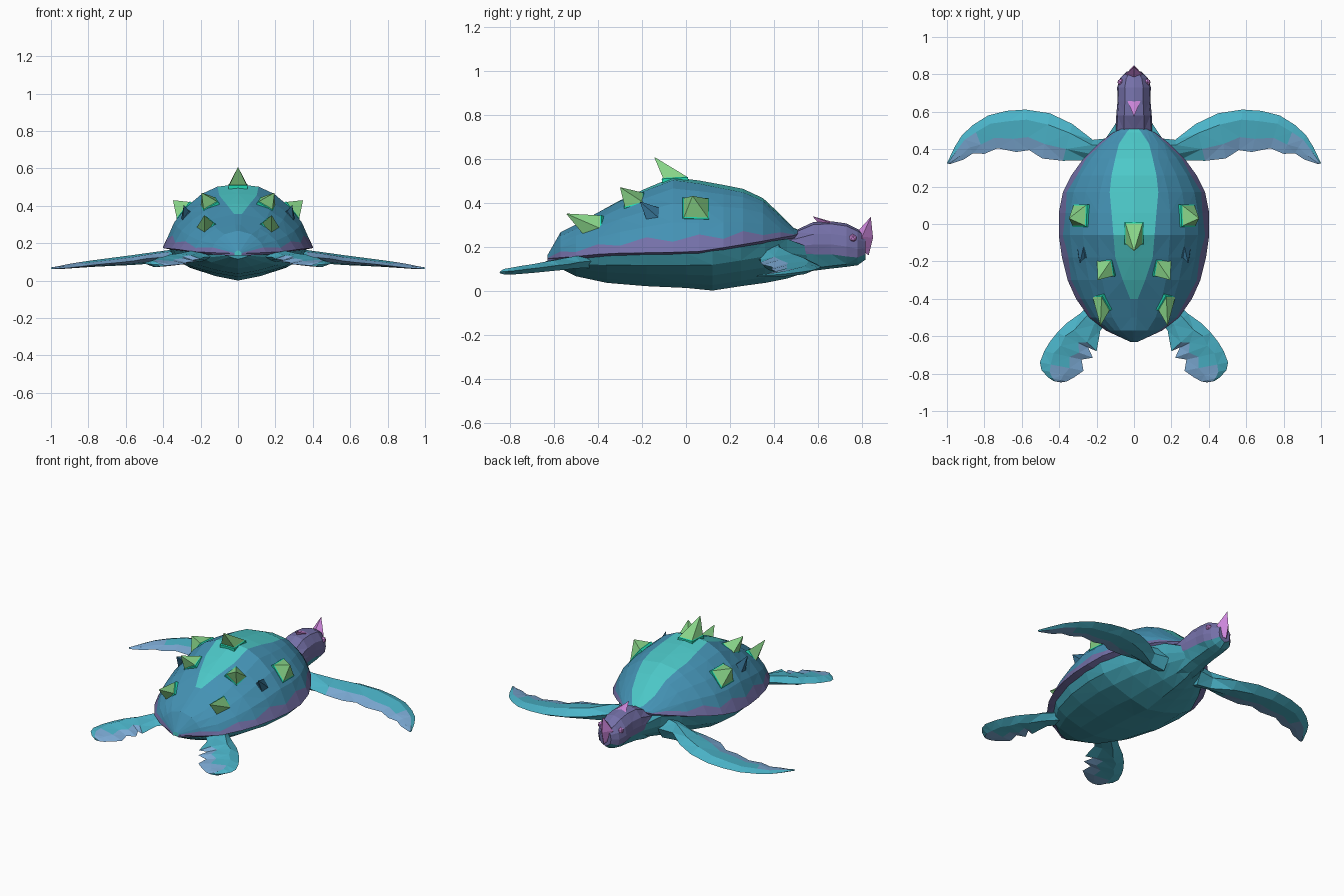
import bpy, bmesh, math
from mathutils import Vector

cube = bpy.data.objects.get("Cube")
if cube:
    bpy.data.objects.remove(cube, do_unlink=True)


def material(name, hex_code):
    rgb = [int(hex_code[i:i + 2], 16) / 255 for i in (0, 2, 4)]
    col = [c / 12.92 if c < 0.04 else ((c + 0.055) / 1.055) ** 2.4 for c in rgb] + [1]
    m = bpy.data.materials.new(name)
    m.use_nodes = True
    m.diffuse_color = col
    m.node_tree.nodes["Principled BSDF"].inputs["Base Color"].default_value = col
    return m


RIDGE = material("turquoise ridge", "4CC8C8")
SHELL = material("shell blue", "4492B4")
PURPLE = material("muted purple", "7470A8")
BELLY = material("belly teal", "3F9DAE")
SKIN = material("flipper cyan", "4BB4C9")
PALE = material("pale blue edge", "7CAAD4")
GREEN = material("spike green", "88D488")
MINT = material("mint trim", "22DDB4")
PINK = material("horn pink", "CC86DA")
DARK = material("deep blue", "346F90")


def finish(name, bm, mats):
    bmesh.ops.recalc_face_normals(bm, faces=bm.faces)
    me = bpy.data.meshes.new(name)
    bm.to_mesh(me)
    bm.free()
    for m in mats:
        me.materials.append(m)
    ob = bpy.data.objects.new(name, me)
    bpy.context.collection.objects.link(ob)
    return ob


def loft(name, rings, mats, rule=lambda ring, side: 0):
    """Skin a series of closed rings; rule picks the colour of each face."""
    bm = bmesh.new()
    vs = [[bm.verts.new(p) for p in r] for r in rings]
    n = len(rings[0])
    for i in range(len(vs) - 1):
        for j in range(n):
            k = (j + 1) % n
            f = bm.faces.new((vs[i][j], vs[i][k], vs[i + 1][k], vs[i + 1][j]))
            f.material_index = rule(i, j)
    bm.faces.new(vs[0])
    bm.faces.new(vs[-1])
    bmesh.ops.triangulate(bm, faces=[f for f in bm.faces if len(f.verts) == 4],
                          quad_method='SHORT_EDGE')
    return finish(name, bm, mats)


def hull(name, pts, mat):
    bm = bmesh.new()
    for p in pts:
        bm.verts.new(p)
    bmesh.ops.convex_hull(bm, input=bm.verts)
    return finish(name, bm, [mat])


def mirrored(half, y):
    """Full ring from the right half, listed from top centre to bottom centre."""
    left = [(-x, z) for x, z in half[-2:0:-1]]
    return [(x, y, z) for x, z in half + left]


# Shell: y, half width, rim height, top height, ridge half width
shell_stations = [
    (-0.63, 0.02, 0.145, 0.16, 0.005), (-0.57, 0.15, 0.15, 0.265, 0.01),
    (-0.50, 0.24, 0.155, 0.30, 0.015), (-0.40, 0.31, 0.165, 0.355, 0.02),
    (-0.30, 0.355, 0.17, 0.41, 0.06), (-0.18, 0.385, 0.172, 0.465, 0.10),
    (-0.06, 0.402, 0.174, 0.515, 0.11), (0.06, 0.402, 0.178, 0.50, 0.12),
    (0.17, 0.38, 0.195, 0.48, 0.13), (0.26, 0.335, 0.21, 0.462, 0.12),
    (0.35, 0.27, 0.225, 0.42, 0.10), (0.43, 0.19, 0.24, 0.345, 0.08),
    (0.49, 0.11, 0.25, 0.285, 0.04), (0.52, 0.04, 0.262, 0.272, 0.01)]
rings = []
for i, (y, w, rim, top, s) in enumerate(shell_stations):
    h = top - rim
    band = 0.14 + 0.1 * (i % 2)
    half = [(0, top), (s, rim + h * (1 - 0.5 * (s / w) ** 2)), (w * 0.48, rim + h * 0.85),
            (w * 0.68, rim + h * 0.65), (w * 0.85, rim + h * 0.4),
            (w * (1 - band * 0.38), rim + h * band), (w, rim), (w * 0.85, rim - 0.012),
            (0, rim - 0.01)]
    rings.append(mirrored(half, y))


def shell_rule(ring, side):
    row = min(side, 15 - side)
    if row >= 5:
        return 2
    return 1 if row or ring < 3 else 0


loft("shell", rings, [RIDGE, SHELL, PURPLE], shell_rule)

# Belly: y, half width, upper edge, keel height
belly_stations = [
    (-0.60, 0.06, 0.145, 0.115), (-0.50, 0.20, 0.15, 0.065), (-0.36, 0.29, 0.16, 0.035),
    (-0.18, 0.345, 0.165, 0.02), (0.0, 0.365, 0.17, 0.012), (0.12, 0.355, 0.18, 0.0),
    (0.25, 0.30, 0.20, 0.02), (0.36, 0.23, 0.22, 0.035), (0.46, 0.15, 0.235, 0.055),
    (0.55, 0.09, 0.2, 0.085)]
rings = []
for y, w, up, low in belly_stations:
    h = up - low
    half = [(0, up), (w, up), (w * 0.93, low + h * 0.65), (w * 0.72, low + h * 0.38),
            (w * 0.35, low + h * 0.14), (0, low)]
    rings.append(mirrored(half, y))
loft("belly", rings, [BELLY])

# Neck and head: y, half width, top, jaw line, bottom
head_stations = [
    (0.40, 0.10, 0.25, 0.18, 0.06), (0.50, 0.10, 0.275, 0.17, 0.07),
    (0.58, 0.095, 0.312, 0.165, 0.09), (0.66, 0.088, 0.315, 0.165, 0.10),
    (0.73, 0.09, 0.305, 0.155, 0.108), (0.78, 0.075, 0.28, 0.15, 0.115),
    (0.815, 0.04, 0.255, 0.165, 0.14)]
rings = []
for y, w, top, jaw, low in head_stations:
    h = top - jaw
    half = [(0, top), (w * 0.55, top - h * 0.08), (w * 0.92, jaw + h * 0.62), (w, jaw + h * 0.3),
            (w * 0.9, jaw), (w * 0.55, low + 0.012), (0, low)]
    rings.append(mirrored(half, y))
loft("head", rings, [PURPLE, BELLY], lambda r, s: 1 if min(s, 11 - s) >= 4 else 0)

# Beak and crown horn
hull("beak", [(0, 0.84, 0.335), (0, 0.83, 0.16), (0, 0.85, 0.24), (0, 0.785, 0.275),
              (0.045, 0.80, 0.245), (-0.045, 0.80, 0.245),
              (0.035, 0.79, 0.19), (-0.035, 0.79, 0.19)], PINK)
hull("crown_horn", [(0.042, 0.675, 0.30), (-0.042, 0.675, 0.30), (0, 0.69, 0.305),
                    (0, 0.615, 0.29), (0, 0.575, 0.338)], PINK)


def flipper(name, sign, stations, tip_rows):
    """Blade with lens section; stations give leading xy, trailing xy, height, half thickness."""
    rings = []
    for lx, ly, tx, ty, z, t in stations:
        lead, trail = Vector((sign * lx, ly, z)), Vector((sign * tx, ty, z - 0.005))
        ring = []
        for f, up in ((0, 0), (0.25, 1), (0.68, 0.7), (1, 0), (0.68, -0.6), (0.25, -1)):
            ring.append(lead.lerp(trail, f) + Vector((0, 0, up * t)))
        rings.append(ring)
    last = len(stations) - 1 - tip_rows
    loft(name, rings, [SKIN, PALE],
         lambda r, s: 1 if r > 1 and (s in (2, 3) or (r >= last and s in (1, 4))) else 0)


front_blade = [
    (0.12, 0.46, 0.14, 0.30, 0.15, 0.07), (0.22, 0.45, 0.24, 0.34, 0.145, 0.055),
    (0.33, 0.535, 0.38, 0.338, 0.132, 0.036), (0.45, 0.592, 0.49, 0.35, 0.122, 0.03),
    (0.58, 0.612, 0.56, 0.395, 0.11, 0.026), (0.68, 0.605, 0.63, 0.385, 0.102, 0.022),
    (0.78, 0.58, 0.73, 0.405, 0.093, 0.018), (0.86, 0.53, 0.80, 0.375, 0.085, 0.015),
    (0.92, 0.475, 0.86, 0.378, 0.078, 0.012), (0.96, 0.41, 0.91, 0.345, 0.072, 0.009),
    (1.0, 0.325, 0.985, 0.32, 0.068, 0.004)]
rear_blade = [
    (0.20, -0.40, 0.10, -0.48, 0.135, 0.03), (0.29, -0.48, 0.18, -0.57, 0.13, 0.028),
    (0.36, -0.53, 0.20, -0.68, 0.12, 0.026), (0.41, -0.58, 0.245, -0.66, 0.115, 0.024),
    (0.45, -0.63, 0.22, -0.715, 0.108, 0.022), (0.48, -0.68, 0.28, -0.725, 0.102, 0.02),
    (0.503, -0.74, 0.27, -0.785, 0.095, 0.018), (0.495, -0.78, 0.32, -0.82, 0.09, 0.016),
    (0.46, -0.82, 0.36, -0.842, 0.087, 0.013), (0.43, -0.84, 0.39, -0.847, 0.085, 0.006)]


def spike(name, base, tip, radius, mats, flatten=1.0):
    """Four-sided thorn standing on the shell, with a thin trim at its foot."""
    base, tip = Vector(base), Vector(tip)
    normal = Vector((base.x, base.y * 0.4, base.z - 0.15)).normalized()
    side = normal.cross(Vector((0, 1, 0))).normalized()
    along = side.cross(normal)
    foot = [base + radius * (side * math.cos(a) * flatten + along * math.sin(a))
            for a in (math.pi / 4 + k * math.pi / 2 for k in range(4))]
    rings = [[p - normal * 0.03 for p in foot],
             [p + normal * 0.006 for p in foot],
             [p.lerp(base, 0.1) + normal * 0.01 for p in foot],
             [p.lerp(tip, 0.97) for p in foot]]
    loft(name, rings, mats, lambda r, s: 1 if r < 2 else 0)


spike("top_spike", (0, -0.05, 0.505), (0, -0.145, 0.608), 0.085, [GREEN, MINT], 0.85)

# Paired parts
for label, sign in (("left", 1), ("right", -1)):
    flipper(label + "_front_flipper", sign, front_blade, 3)
    flipper(label + "_rear_flipper", sign, rear_blade, 3)
    spike(label + "_side_spike", (sign * 0.285, 0.045, 0.37), (sign * 0.348, 0.03, 0.43),
          0.085, [GREEN, MINT])
    spike(label + "_back_spike", (sign * 0.15, -0.235, 0.405), (sign * 0.195, -0.30, 0.47),
          0.066, [GREEN, MINT])
    spike(label + "_tail_spike", (sign * 0.17, -0.42, 0.29), (sign * 0.18, -0.545, 0.35),
          0.07, [GREEN, MINT], 0.85)
    spike(label + "_small_thorn", (sign * 0.275, -0.15, 0.345), (sign * 0.29, -0.21, 0.405),
          0.045, [DARK, DARK])
    # Eye
    bm = bmesh.new()
    bmesh.ops.create_icosphere(bm, subdivisions=1, radius=0.02)
    bmesh.ops.translate(bm, verts=bm.verts, vec=(sign * 0.07, 0.758, 0.238))
    finish(label + "_eye", bm, [PINK])
